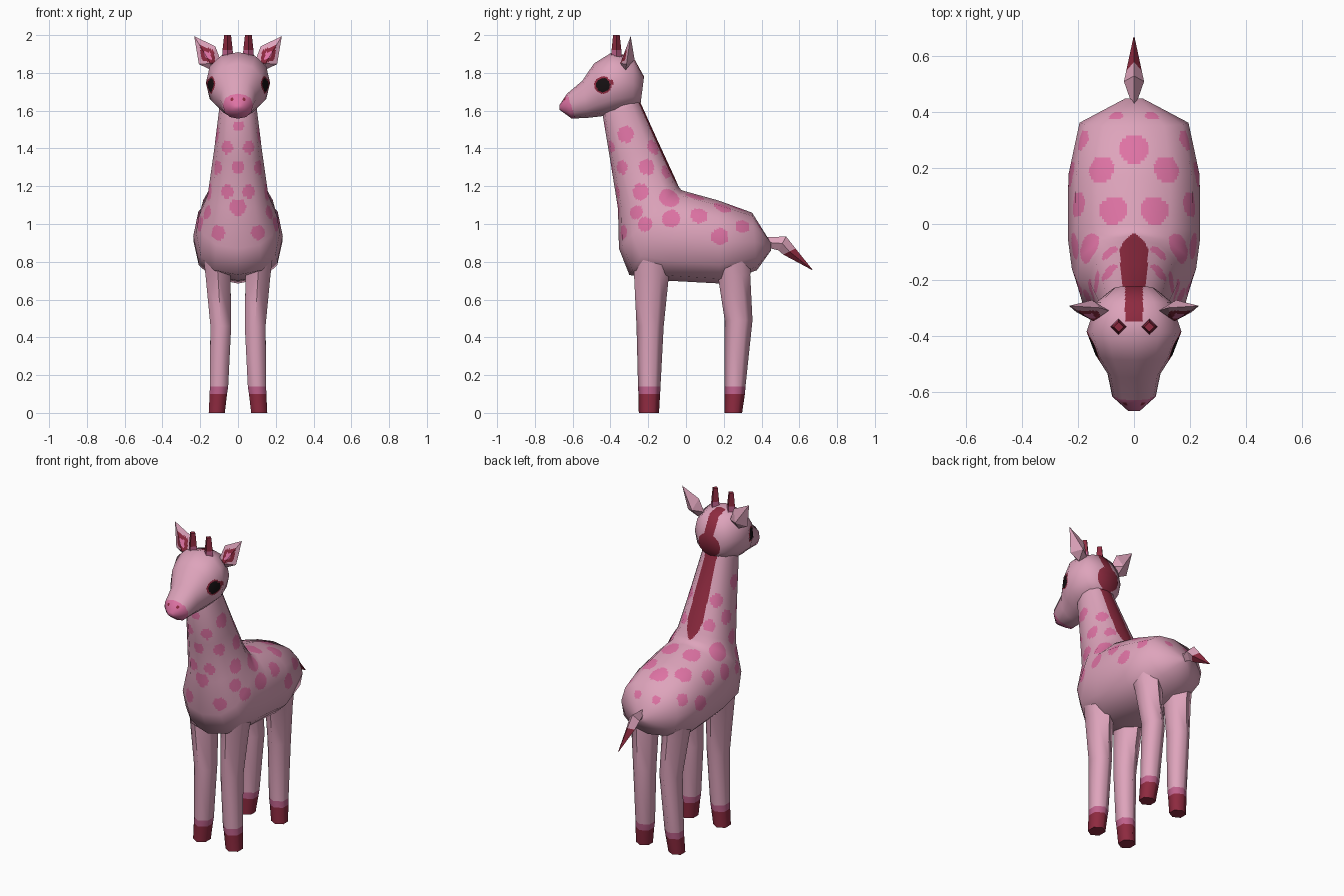
import bpy, bmesh, math
from mathutils import Vector
from mathutils.bvhtree import BVHTree
from mathutils.interpolate import poly_3d_calc

if "Cube" in bpy.data.objects:
    bpy.data.objects.remove(bpy.data.objects["Cube"])

# Colours
def material(name, rgb):
    m = bpy.data.materials.new(name)
    m.diffuse_color = (*rgb, 1)
    m.use_nodes = True
    m.node_tree.nodes["Principled BSDF"].inputs["Base Color"].default_value = m.diffuse_color
    return m

MATS = [material("light_pink", (0.73, 0.37, 0.50)),
        material("spot_pink", (0.73, 0.17, 0.37)),
        material("dark_red", (0.27, 0.023, 0.05)),
        material("eye_black", (0.008, 0.005, 0.006)),
        material("dull_pink", (0.52, 0.12, 0.26))]
PINK, SPOT, RED, BLACK, DULL = range(5)


def power(v, p):
    return math.copysign(abs(v) ** p, v) if abs(v) > 1e-6 else 0.0


def loft(rings, n, p=1.0, cx=None):
    """Rings are (y1, z1, y2, z2, half width): an oval across two profile points."""
    bm = bmesh.new()
    loops = []
    for i, (y1, z1, y2, z2, w) in enumerate(rings):
        x0 = cx[i] if cx else 0
        loop = []
        for k in range(n):
            a = 2 * math.pi * k / n
            c, s = power(math.cos(a), p), power(math.sin(a), p)
            loop.append(bm.verts.new((x0 + w * s,
                                      (y1 + y2) / 2 + c * (y1 - y2) / 2,
                                      (z1 + z2) / 2 + c * (z1 - z2) / 2)))
        loops.append(loop)
    for a, b in zip(loops, loops[1:]):
        for k in range(n):
            j = (k + 1) % n
            bm.faces.new((a[k], a[j], b[j], b[k]))
    bm.faces.new(loops[0])
    bm.faces.new(loops[-1])
    bmesh.ops.recalc_face_normals(bm, faces=bm.faces[:])
    return bm


def finish(bm, name, rule, cuts=0, smooth=True):
    """Split faces finely for painted areas, keeping the coarse shading."""
    bm.normal_update()
    bm.verts.ensure_lookup_table()
    bm.faces.ensure_lookup_table()
    normals = None
    if cuts:
        tree = BVHTree.FromBMesh(bm)
        coarse = [([v.co.copy() for v in f.verts], [v.normal.copy() for v in f.verts])
                  for f in bm.faces]
        bmesh.ops.subdivide_edges(bm, edges=bm.edges[:], cuts=cuts, use_grid_fill=True)
        bm.normal_update()
        if smooth:
            normals = []
            for v in bm.verts:
                pts, nrm = coarse[tree.find_nearest(v.co)[2]]
                total = Vector()
                for wt, q in zip(poly_3d_calc(pts, v.co), nrm):
                    total += wt * q
                normals.append(total.normalized() if total.length > 1e-4 else v.normal.copy())
    for f in bm.faces:
        f.smooth = smooth
        f.material_index = rule(f.calc_center_median(), f.normal)
    me = bpy.data.meshes.new(name)
    bm.to_mesh(me)
    bm.free()
    for m in MATS:
        me.materials.append(m)
    if normals:
        me.normals_split_custom_set_from_vertices(normals)
    ob = bpy.data.objects.new(name, me)
    bpy.context.collection.objects.link(ob)
    return ob


# Torso and neck: one tube from rump to the base of the head
body = loft([(0.45, 0.90, 0.45, 0.86, 0.03), (0.35, 1.06, 0.375, 0.755, 0.195),
             (0.17, 1.125, 0.18, 0.685, 0.235), (0.0, 1.172, -0.10, 0.70, 0.237),
             (-0.025, 1.18, -0.30, 0.73, 0.222), (-0.04, 1.20, -0.355, 0.87, 0.208),
             (-0.055, 1.235, -0.36, 1.08, 0.16), (-0.145, 1.43, -0.40, 1.33, 0.128),
             (-0.24, 1.64, -0.44, 1.57, 0.10), (-0.26, 1.74, -0.42, 1.66, 0.09)], 12, 0.85)
body_tree = BVHTree.FromBMesh(body)
# Spots: rough position and radius, mirrored and snapped to the skin
SPOTS = [(0, -.42, 1.52, .03), (.06, -.40, 1.405, .034), (0, -.40, 1.3, .035),
         (.11, -.34, 1.3, .036), (.06, -.375, 1.17, .035), (0, -.36, 1.09, .045),
         (.11, -.34, .955, .04), (.11, -.32, 1.475, .043), (.12, -.21, 1.3, .042),
         (.15, -.24, 1.17, .044), (.15, -.095, 1.13, .055), (.2, -.28, 1.07, .038),
         (.1, -.165, 1.41, .038), (.08, -.11, 1.27, .036), (.21, -.22, 1.0, .04),
         (.22, -.08, 1.03, .048), (.21, .07, 1.05, .046), (.23, .18, .935, .046),
         (.19, .30, .99, .038), (.12, .195, 1.09, .05), (.075, .05, 1.15, .052),
         (0, .27, 1.09, .055), (.065, .4, 1.0, .026)]
spots = [(body_tree.find_nearest(Vector((s * x, y, z)))[0], r)
         for x, y, z, r in SPOTS for s in (-1, 1)]


def body_rule(c, n):
    middle = -0.20 - (c.z - 1.14) * 0.3
    if c.z > 1.19 and c.y > middle:
        w = min(0.052, 0.17 * math.sqrt(c.z - 1.19)) - 0.035 * max(0, c.z - 1.3)
        if abs(c.x) < w:
            return RED
    return SPOT if any((c - p).length < r for p, r in spots) else PINK


finish(body, "torso_and_neck", body_rule, 15)

# Head
head = loft([(-0.67, 1.63, -0.67, 1.605, 0.02), (-0.63, 1.69, -0.605, 1.558, 0.078),
             (-0.55, 1.757, -0.52, 1.562, 0.095), (-0.487, 1.85, -0.45, 1.57, 0.138),
             (-0.39, 1.91, -0.38, 1.585, 0.17), (-0.28, 1.885, -0.28, 1.61, 0.135),
             (-0.222, 1.78, -0.24, 1.64, 0.075)], 12, 0.9)


def head_rule(c, n):
    if c.y + 0.35 * (c.z - 1.575) < -0.59:
        nostril = math.hypot(abs(c.x) - 0.032, c.z - 1.66) < 0.009
        return RED if nostril else SPOT
    d = math.hypot(c.y + 0.44, c.z - 1.735)
    if abs(c.x) > 0.07:
        if d < 0.037:
            return BLACK
        if d < 0.046 or (-0.44 < c.y < -0.385 and abs(c.z - 1.75) < 0.013):
            return RED
    if c.y > -0.35 and abs(c.x) < 0.032 and (n.z > 0.2 or n.y > 0.3):
        return RED
    return PINK


finish(head, "head", head_rule, 15)


# Legs: rings give back y, front y, height, inner x and outer x
def leg(name, rings, side):
    bm = loft([(b, z, f, z, (xo - xi) / 2 / 0.866) for b, f, z, xi, xo in rings], 6, 1,
              [side * (xi + xo) / 2 for b, f, z, xi, xo in rings])
    bmesh.ops.recalc_face_normals(bm, faces=bm.faces[:])
    ob = finish(bm, name, lambda c, n: RED if c.z < 0.1 else DULL if c.z < 0.14 else PINK)
    bpy.ops.object.select_all(action='DESELECT')
    ob.select_set(True)
    bpy.context.view_layer.objects.active = ob
    bpy.ops.object.shade_smooth_by_angle(angle=math.radians(65))


FRONT = [(-.143, -.25, 0, .07, .155), (-.137, -.252, .10, .058, .15),
         (-.135, -.254, .14, .052, .149), (-.118, -.262, .46, .036, .146),
         (-.09, -.275, .73, .04, .172), (-.06, -.28, .88, .05, .19)]
REAR = [(.297, .205, 0, .07, .155), (.312, .205, .10, .058, .15),
        (.315, .205, .14, .052, .149), (.352, .205, .49, .036, .146),
        (.34, .168, .73, .04, .172), (.35, .13, .88, .05, .19)]
for side, tag in ((-1, "left"), (1, "right")):
    leg("front_leg_" + tag, FRONT, side)
    leg("rear_leg_" + tag, REAR, side)

    # Horn: tapered four-sided post
    horn = loft([(-.338, 1.87, -.398, 1.87, .03), (-.342, 1.92, -.394, 1.92, .027),
                 (-.351, 2.0, -.386, 2.0, .018)], 4, 1, [side * .055] * 3)
    finish(horn, "horn_" + tag, lambda c, n: DULL if c.z < 1.91 else RED, 0, False)

    # Ear: pointed leaf with a coloured inner patch
    ear = bmesh.new()
    for x, y, z in ((.09, -.31, 1.86), (.12, -.30, 1.94), (.232, -.293, 1.995),
                    (.207, -.315, 1.846), (.14, -.32, 1.815), (.15, -.272, 1.87),
                    (.145, -.348, 1.85)):
        ear.verts.new((side * x, y, z))
    bmesh.ops.convex_hull(ear, input=ear.verts[:])
    bmesh.ops.recalc_face_normals(ear, faces=ear.faces[:])

    def ear_rule(c, n):
        x, z = abs(c.x) - .16, c.z - 1.895
        d = abs(.61 * x + .79 * z) / .07 + abs(.79 * x - .61 * z) / .04
        if n.y > -0.1 or d > 1:
            return PINK
        return SPOT if d < 0.45 else RED

    finish(ear, "ear_" + tag, ear_rule, 9, False)

# Tail: four-sided, with a dark tuft
tail = loft([(.43, .93, .43, .875, .008), (.53, .934, .49, .86, .036),
             (.58, .87, .515, .838, .028), (.67, .758, .668, .756, .002)], 4)
finish(tail, "tail", lambda c, n: RED if c.y > .57 else PINK, 0, False)
